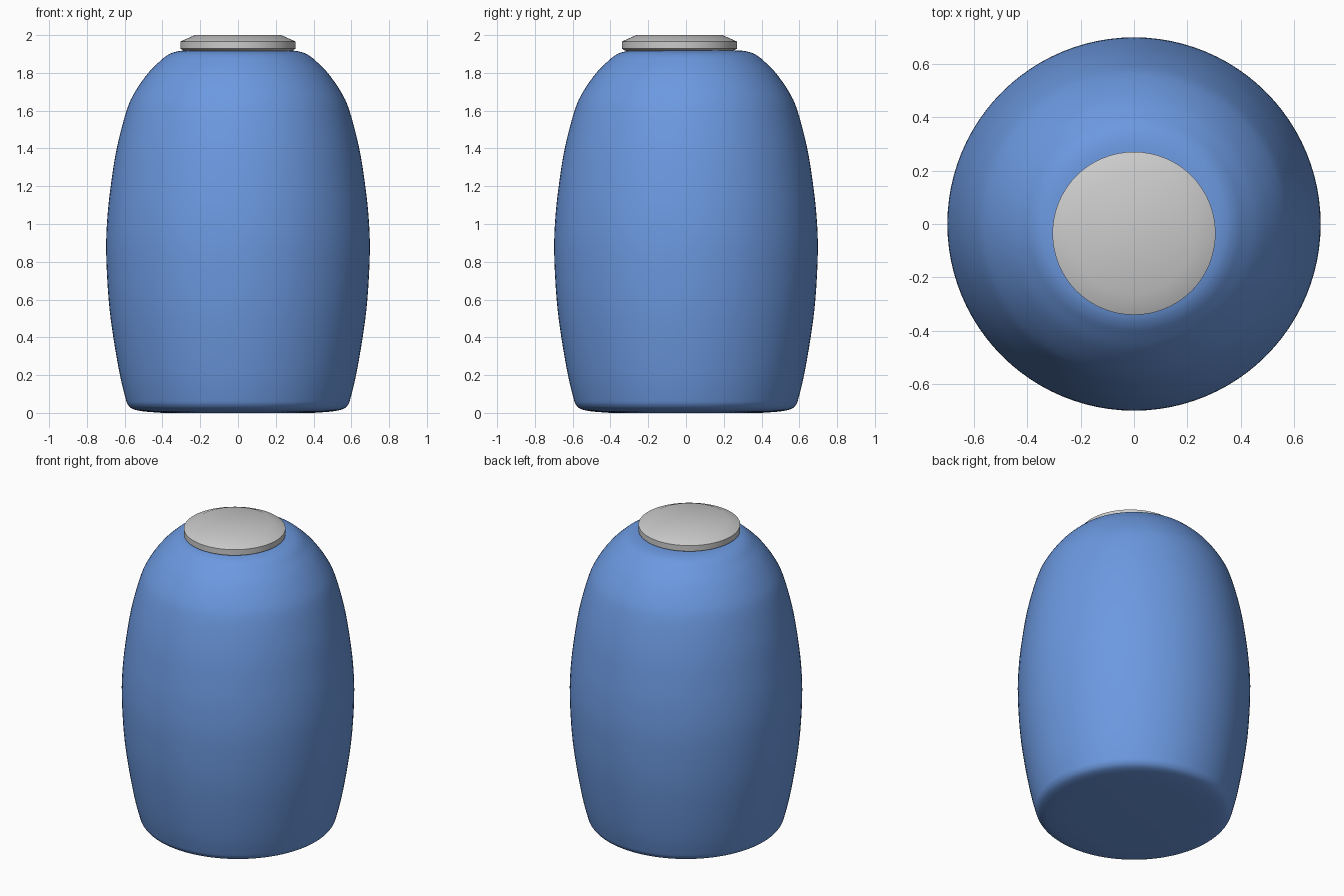
import bpy, bmesh, math
from mathutils import Vector

if "Cube" in bpy.data.objects:
    bpy.data.objects.remove(bpy.data.objects["Cube"])


def smooth_profile(pts, steps=4):
    """Catmull-Rom refinement of (radius, height) points."""
    p = [Vector(a) for a in pts]
    p = [p[0]] + p + [p[-1]]
    out = []
    for i in range(1, len(p) - 2):
        a, b, c, d = p[i - 1:i + 3]
        for s in range(steps):
            t = s / steps
            out.append(0.5 * (2 * b + (c - a) * t + (2 * a - 5 * b + 4 * c - d) * t ** 2
                              + (3 * b - a - 3 * c + d) * t ** 3))
    return out + [p[-1]]


def lathe(name, profile, sides, location=(0, 0, 0)):
    """Closed solid of revolution around z."""
    bm = bmesh.new()
    rings = []
    for r, z in profile:
        rings.append([bm.verts.new((r * math.cos(k * math.tau / sides),
                                    r * math.sin(k * math.tau / sides), z))
                      for k in range(sides)])
    for lo, hi in zip(rings, rings[1:]):
        for k in range(sides):
            j = (k + 1) % sides
            bm.faces.new((lo[k], lo[j], hi[j], hi[k]))
    bm.faces.new(rings[0][::-1])
    bm.faces.new(rings[-1])
    mesh = bpy.data.meshes.new(name)
    bm.to_mesh(mesh)
    bm.free()
    obj = bpy.data.objects.new(name, mesh)
    obj.location = location
    bpy.context.collection.objects.link(obj)
    bpy.ops.object.select_all(action='DESELECT')
    bpy.context.view_layer.objects.active = obj
    obj.select_set(True)
    bpy.ops.object.shade_smooth_by_angle(angle=math.radians(30))
    return obj


# Barrel-shaped body
body = lathe("body", smooth_profile([
    (0.40, 0.0), (0.50, 0.008), (0.555, 0.02), (0.582, 0.042), (0.596, 0.08),
    (0.625, 0.20), (0.66, 0.40), (0.685, 0.60), (0.698, 0.85), (0.692, 1.03),
    (0.674, 1.20), (0.642, 1.40), (0.59, 1.60), (0.545, 1.70), (0.475, 1.80),
    (0.41, 1.865), (0.375, 1.893), (0.34, 1.909), (0.29, 1.918), (0.20, 1.92)]), 96)
blue = bpy.data.materials.new("blue")
blue.diffuse_color = (0.15, 0.32, 0.75, 1)
blue.use_nodes = True
blue.node_tree.nodes["Principled BSDF"].inputs["Base Color"].default_value = blue.diffuse_color
body.data.materials.append(blue)

# Slightly off-centre lid with a shallow chamfer
lathe("lid", [(0.285, 1.917), (0.305, 1.928), (0.305, 1.966), (0.228, 2.0)], 64,
      (0, -0.035, 0))
